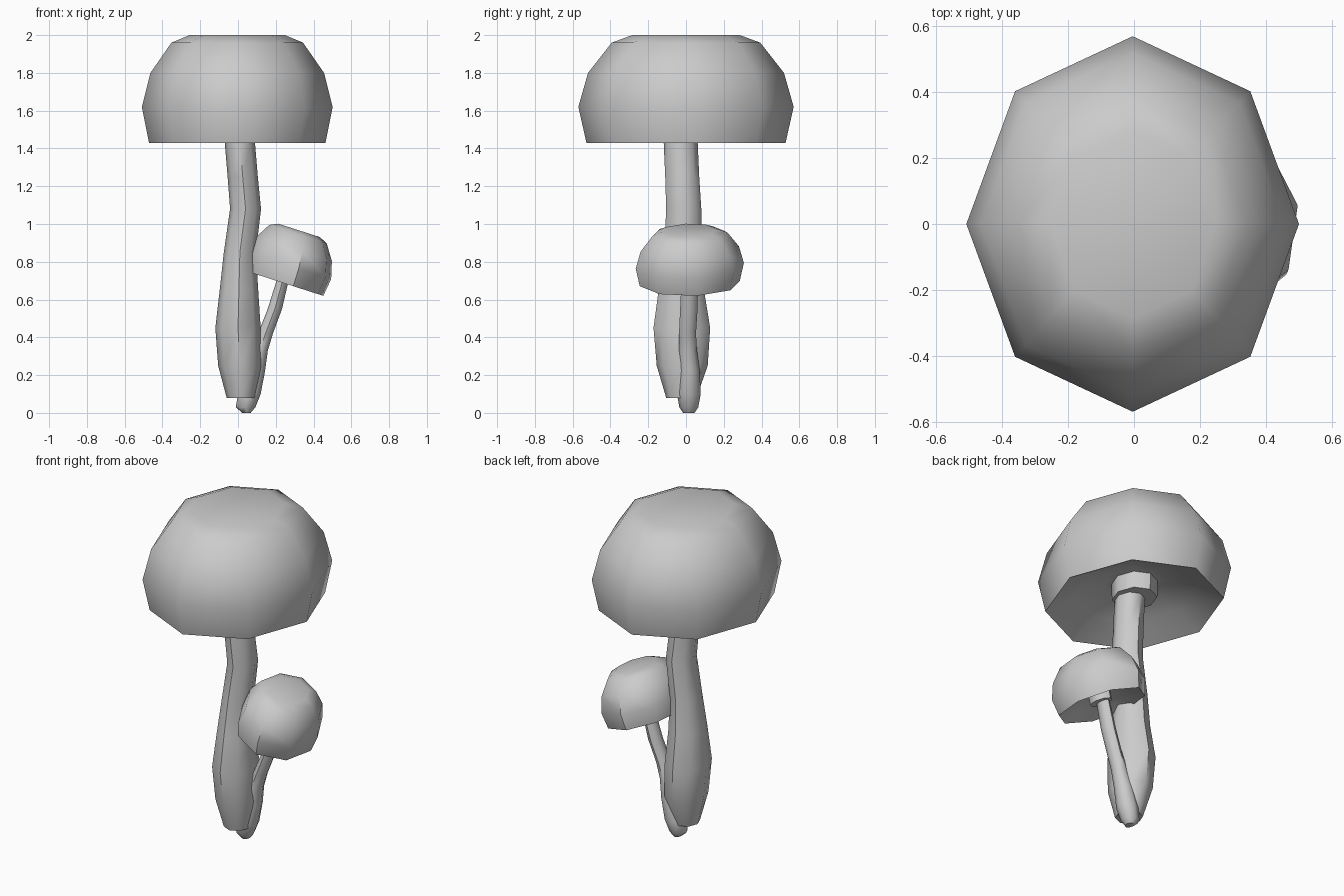
import bpy, bmesh
from math import cos, sin, pi, radians
from mathutils import Matrix, Vector

if "Cube" in bpy.data.objects:
    bpy.data.objects.remove(bpy.data.objects["Cube"])

SIDES = 8


def loft(name, rings, matrix=Matrix.Identity(4), sharp=50):
    """Skin elliptical rings given as (cx, cy, z, rx, ry), ends closed."""
    bm = bmesh.new()
    loops = []
    for cx, cy, z, rx, ry in rings:
        loops.append([bm.verts.new((cx + rx * cos(2 * pi * i / SIDES),
                                    cy + ry * sin(2 * pi * i / SIDES), z))
                      for i in range(SIDES)])
    for a, b in zip(loops, loops[1:]):
        for i in range(SIDES):
            j = (i + 1) % SIDES
            bm.faces.new((a[i], a[j], b[j], b[i]))
    bm.faces.new(loops[0])
    bm.faces.new(loops[-1])
    bm.transform(matrix)
    bmesh.ops.recalc_face_normals(bm, faces=bm.faces)
    me = bpy.data.meshes.new(name)
    bm.to_mesh(me)
    bm.free()
    ob = bpy.data.objects.new(name, me)
    bpy.context.collection.objects.link(ob)
    bpy.ops.object.select_all(action='DESELECT')
    ob.select_set(True)
    bpy.context.view_layer.objects.active = ob
    bpy.ops.object.shade_smooth_by_angle(angle=radians(sharp))
    return ob


# Cap profile (radius fraction, height): dome, rim, hollow underside, collar
CAP = [(0.5, 0.57), (0.69, 0.53), (0.91, 0.37), (1.0, 0.19), (0.925, 0.0),
       (0.62, 0.08), (0.34, 0.14), (0.24, 0.14), (0.235, 0.04), (0.15, 0.04)]
cap_rings = [(0, 0, z, 0.505 * r, 0.57 * r) for r, z in CAP]

# Large cap
loft("large_cap", cap_rings, Matrix.Translation((-0.004, 0, 1.43)))

# Small cap: shrunken copy, turned, leaning slightly and tilted outwards
lean = Matrix.Identity(4)
lean[0][2] = -0.05
small = (Matrix.Translation((0.248, 0.02, 0.685))
         @ Matrix.Rotation(radians(17.8), 4, 'Y') @ lean
         @ Matrix.Rotation(radians(10), 4, 'Z')
         @ Matrix.Diagonal((0.465, 0.51, 0.51, 1)))
loft("small_cap", cap_rings, small)

# Large stem: swollen base, gently bent upper part
loft("large_stem", [
    (0.015, -0.025, 0.08, 0.075, 0.08),
    (0.01, -0.02, 0.25, 0.115, 0.135),
    (0.0, -0.022, 0.45, 0.12, 0.15),
    (0.005, -0.025, 0.65, 0.102, 0.12),
    (0.01, -0.015, 0.85, 0.085, 0.1),
    (0.04, -0.012, 1.08, 0.082, 0.093),
    (0.025, -0.02, 1.25, 0.08, 0.09),
    (0.01, -0.028, 1.43, 0.08, 0.09),
    (0.0, -0.02, 1.6, 0.08, 0.09)])

# Small stem: little bulb at the ground, branching out to the side
loft("small_stem", [
    (0.045, 0.015, 0.0, 0.022, 0.03),
    (0.04, 0.015, 0.03, 0.052, 0.05),
    (0.06, 0.015, 0.1, 0.06, 0.063),
    (0.088, 0.018, 0.22, 0.055, 0.055),
    (0.115, 0.01, 0.33, 0.043, 0.048),
    (0.145, 0.008, 0.42, 0.04, 0.045),
    (0.195, 0.015, 0.55, 0.038, 0.046),
    (0.236, 0.02, 0.7, 0.032, 0.044),
    (0.265, 0.02, 0.78, 0.032, 0.044)])
